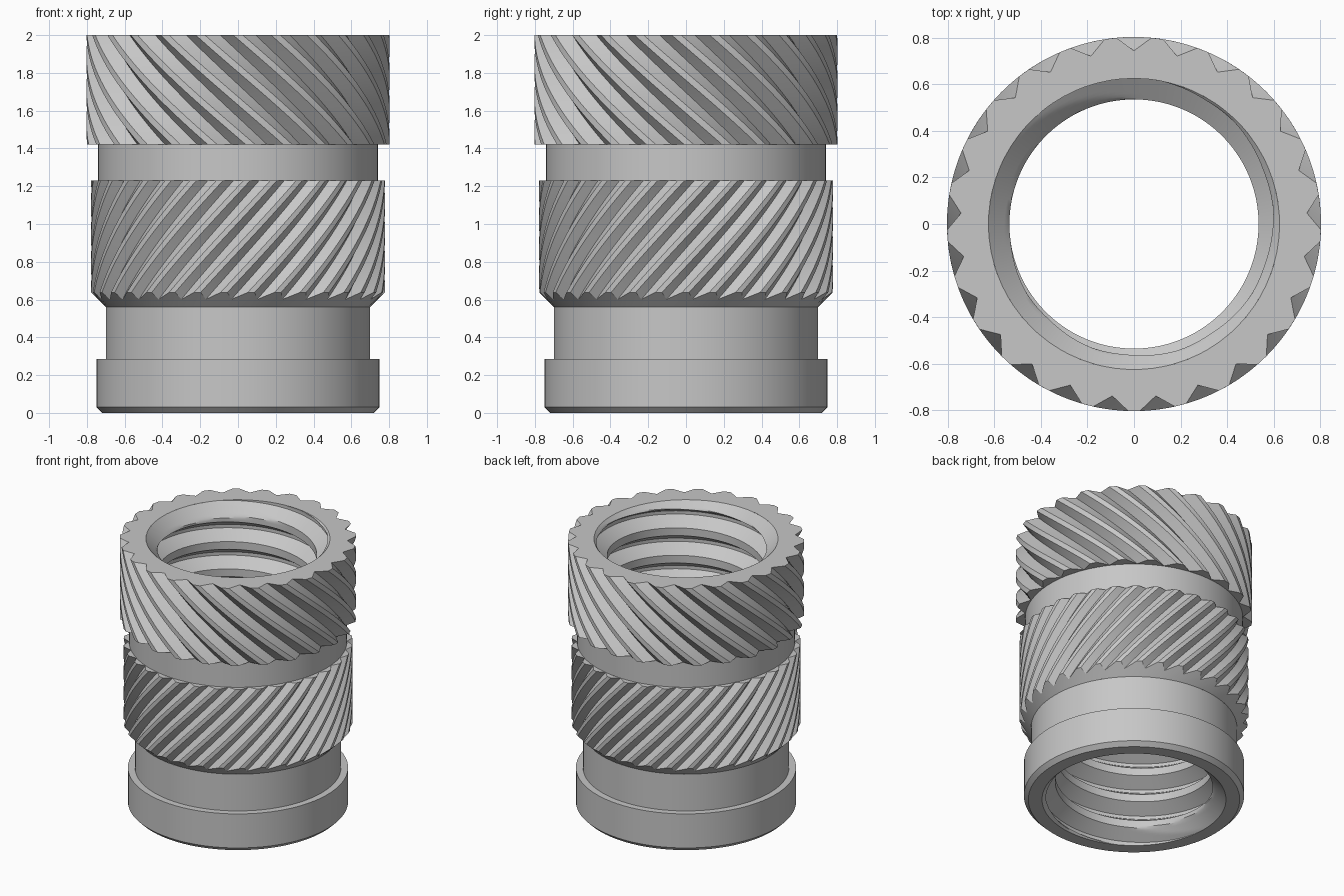
import bpy, bmesh
from math import sin, cos, pi, tau, radians

cube = bpy.data.objects.get("Cube")
if cube:
    bpy.data.objects.remove(cube)

metal = bpy.data.materials.new("brushed_grey_metal")
metal.use_nodes = True
GREY = (0.57, 0.57, 0.57, 1)
metal.diffuse_color = GREY
metal.node_tree.nodes["Principled BSDF"].inputs["Base Color"].default_value = GREY


def skin(name, rings):
    """Join rings of (radius, angle, z) points, first and last point coincident."""
    bm = bmesh.new()
    rows = [[bm.verts.new((r * cos(a), r * sin(a), z)) for r, a, z in ring]
            for ring in rings]
    for low, high in zip(rows, rows[1:]):
        for j in range(len(low) - 1):
            bm.faces.new((low[j], low[j + 1], high[j + 1], high[j]))
    bmesh.ops.remove_doubles(bm, verts=bm.verts, dist=1e-5)
    mesh = bpy.data.meshes.new(name)
    bm.to_mesh(mesh)
    bm.free()
    mesh.materials.append(metal)
    obj = bpy.data.objects.new(name, mesh)
    bpy.context.collection.objects.link(obj)
    bpy.ops.object.select_all(action='DESELECT')
    obj.select_set(True)
    bpy.context.view_layer.objects.active = obj
    bpy.ops.object.shade_smooth_by_angle(angle=radians(28))
    return obj


def lathe(name, profile, sides=96):
    angles = [tau * j / sides for j in range(sides + 1)]
    return skin(name, [[(r, a, z) for a in angles] for r, z in profile])


def knurl(name, teeth, outer, root, z0, z1, twist, start, bottom_r, top_r,
          chamfer=False, steps=24):
    """Band of slanted V grooves, capped down to the given radii."""
    section = []
    for t in range(teeth):
        for offset, r in ((0, root), (0.375, outer), (0.625, outer)):
            section.append((r, start + tau * (t + offset) / teeth))
    section.append((root, start + tau))

    rings = [[(bottom_r, a, z0) for r, a in section]]
    for i in range(steps + 1):
        f = i / steps
        ring = []
        for r, a in section:
            base = z0 + (r - bottom_r if chamfer else 0)
            z = base + (z1 - base) * f
            ring.append((r, a + twist * (z - z0) / (z1 - z0), z))
        rings.append(ring)
    rings.append([(top_r, a + twist, z1) for r, a in section])
    return skin(name, rings)


# Pilot flange with its bottom chamfer, and the recess above it
lathe("pilot_flange", [(0.625, 0), (0.718, 0), (0.748, 0.03), (0.748, 0.285),
                       (0.70, 0.285), (0.70, 0.56)])
# Plain neck between the knurled bands
lathe("neck", [(0.74, 1.23), (0.74, 1.42)])

# Knurled bands slanting in opposite directions
UP_TWIST = radians(-48)
knurl("upper_knurl", 25, 0.803, 0.744, 1.42, 2.0, UP_TWIST,
      pi / 2 - UP_TWIST, 0.74, 0.625)
knurl("lower_knurl", 34, 0.778, 0.741, 0.56, 1.23, radians(46),
      radians(-95.5), 0.70, 0.74, chamfer=True)

# Threaded bore: helical rows, opened by a conical countersink at each end
MINOR, MAJOR, PITCH, MOUTH = 0.535, 0.627, 0.205, 0.625
START = 1.997 - 0.95 * PITCH
# Thread section as (phase, radius, subdivisions up to the next point)
BREAKS = [(0, MINOR, 4), (0.28, MINOR, 7), (0.58, MAJOR, 2), (0.70, MAJOR, 7),
          (1, MINOR, 0)]
SECTION = [(p0 + (p1 - p0) * i / n) for (p0, _, n), (p1, _, _)
           in zip(BREAKS, BREAKS[1:]) for i in range(n)]


def bore_radius(z, turn):
    phase = ((z - START) / PITCH - turn) % 1
    for (p0, r0, _), (p1, r1, _) in zip(BREAKS, BREAKS[1:]):
        if phase <= p1:
            thread = r0 + (r1 - r0) * (phase - p0) / (p1 - p0)
            return max(thread, MOUTH - min(z, 2 - z))


SIDES = 96
turns = [j / SIDES for j in range(SIDES + 1)]
rings = []
for k in range(1, -11, -1):
    for p in reversed(SECTION):
        ring = []
        for t in turns:
            z = min(max(START + PITCH * (k + p + t), 0), 2)
            ring.append((bore_radius(z, t), tau * t, z))
        rings.append(ring)
skin("threaded_bore", rings)
